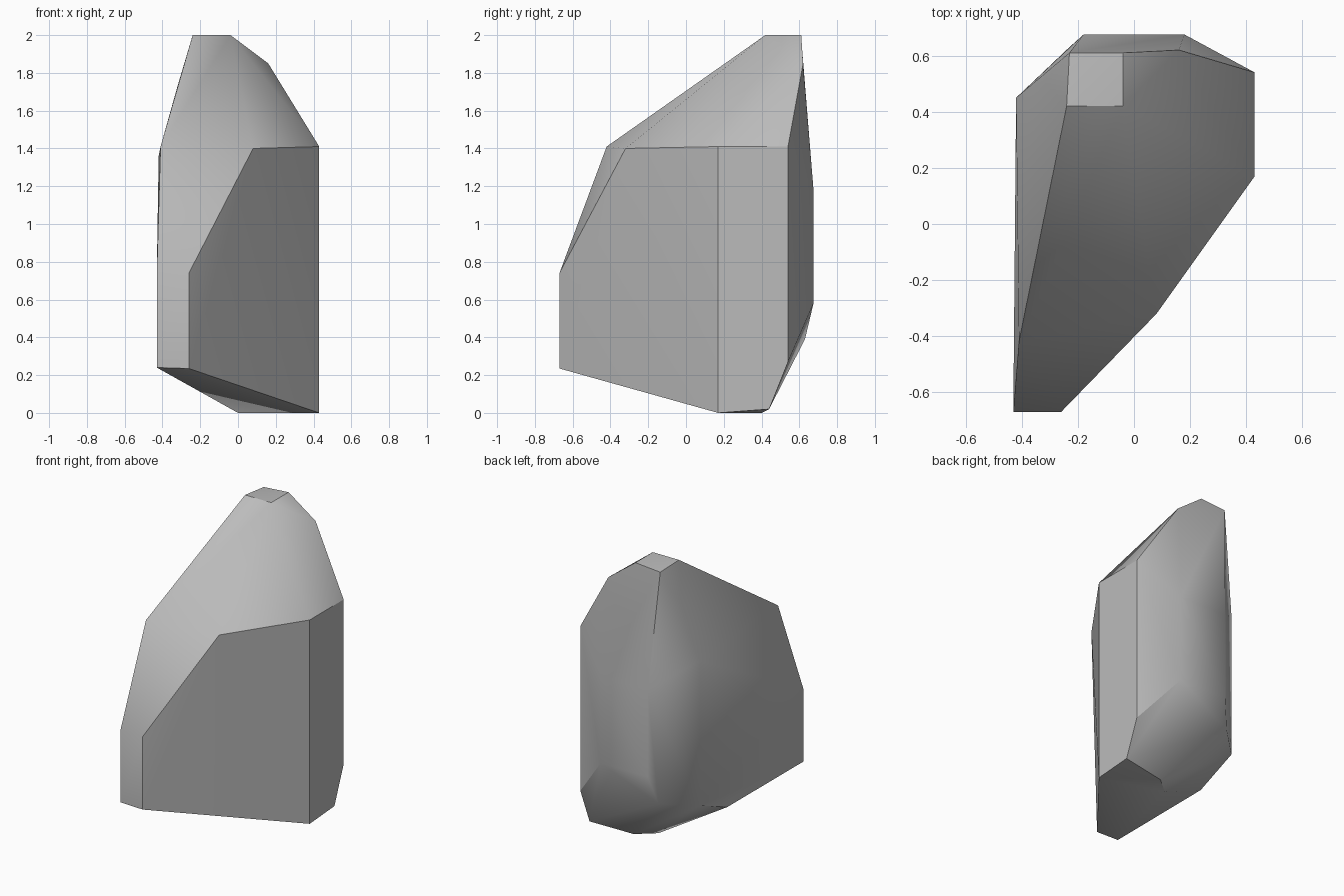
import bpy
import bmesh
import math

cube = bpy.data.objects.get("Cube")
if cube:
    bpy.data.objects.remove(cube, do_unlink=True)

# Plain stone colour
stone = bpy.data.materials.new("grey stone")
stone.use_nodes = True
grey = (0.5, 0.5, 0.5, 1.0)
stone.diffuse_color = grey
stone.node_tree.nodes["Principled BSDF"].inputs["Base Color"].default_value = grey

# Corners with crisp edges: peak, nose, right flank and base
crisp = [
    (-0.24, 0.42, 2.0), (-0.04, 0.42, 2.0), (-0.04, 0.61, 2.0), (-0.23, 0.61, 1.985),
    (-0.43, -0.67, 0.74), (-0.26, -0.67, 0.74), (-0.43, -0.67, 0.24), (-0.26, -0.67, 0.235),
    (0.43, 0.17, 1.41), (0.43, 0.17, 0), (0.43, 0.54, 1.41), (0.43, 0.54, 0.27),
    (0.43, 0.44, 0.02), (0.12, 0.40, 0), (0, 0.30, 0), (-0.42, 0.15, 0.235),
]
# Worn corners whose shared edges are softly rounded: shoulders and back
worn = [
    (-0.41, -0.42, 1.41), (0.08, -0.32, 1.40),
    (-0.42, 0.45, 1.36), (-0.42, 0.45, 0.36), (-0.32, 0.51, 1.73),
    (-0.18, 0.675, 1.18), (0.18, 0.675, 1.18), (-0.18, 0.675, 0.58),
    (0.18, 0.675, 0.58), (-0.23, 0.63, 0.39), (0.16, 0.62, 1.85),
]

# Wrap the corners into one faceted boulder
bm = bmesh.new()
for p in crisp:
    bm.verts.new(p)
soft = {bm.verts.new(p) for p in worn}
hull = bmesh.ops.convex_hull(bm, input=bm.verts[:])
inside = [v for v in bm.verts if not v.link_faces]
soft -= set(inside)
bmesh.ops.delete(bm, geom=inside, context='VERTS')
bmesh.ops.recalc_face_normals(bm, faces=bm.faces[:])
for face in bm.faces:
    face.smooth = True
for edge in bm.edges:
    both_worn = all(v in soft for v in edge.verts)
    edge.smooth = both_worn or edge.calc_face_angle(0) < math.radians(30)
bmesh.ops.dissolve_limit(bm, angle_limit=math.radians(1),
                         verts=bm.verts[:], edges=bm.edges[:])

mesh = bpy.data.meshes.new("boulder")
bm.to_mesh(mesh)
bm.free()
mesh.materials.append(stone)
boulder = bpy.data.objects.new("boulder", mesh)
bpy.context.collection.objects.link(boulder)
